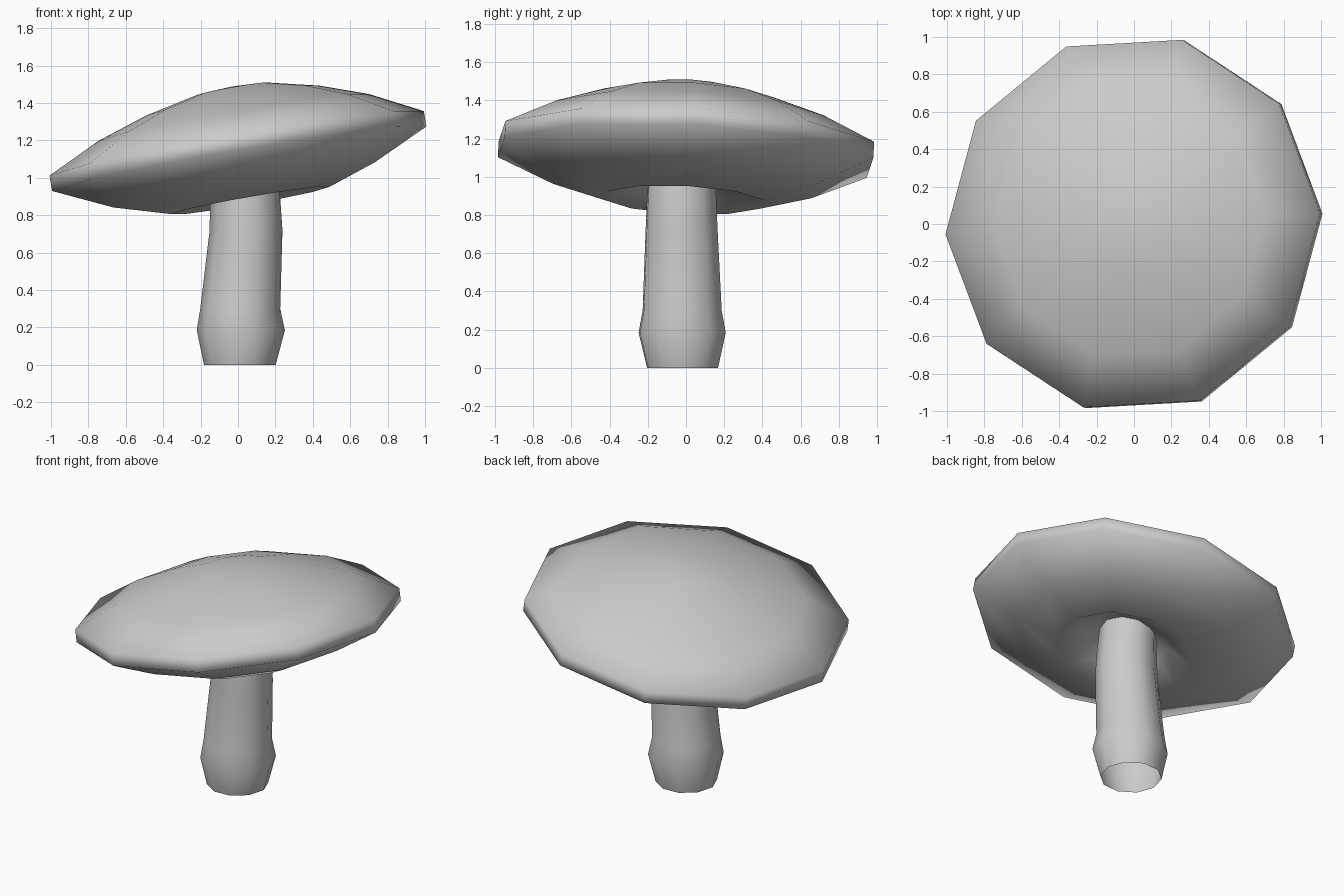
import bpy, bmesh
from math import cos, sin, radians, pi
from mathutils import Vector, Matrix

if "Cube" in bpy.data.objects:
    bpy.data.objects.remove(bpy.data.objects["Cube"])

SIDES = 10


def ring(bm, cx, cy, z, r, start, slope=0.0):
    """Ten-sided ring of vertices, optionally sloping along x."""
    out = []
    for i in range(SIDES):
        a = radians(start) + 2 * pi * i / SIDES
        x, y = cx + r * cos(a), cy + r * sin(a)
        out.append(bm.verts.new((x, y, z + slope * x)))
    return out


def bridge(bm, a, b):
    for i in range(SIDES):
        j = (i + 1) % SIDES
        bm.faces.new((a[i], a[j], b[j], b[i]))


def finish(bm, name):
    bmesh.ops.recalc_face_normals(bm, faces=bm.faces[:])
    for f in bm.faces:
        f.smooth = True
    me = bpy.data.meshes.new(name)
    bm.to_mesh(me)
    bm.free()
    ob = bpy.data.objects.new(name, me)
    bpy.context.collection.objects.link(ob)
    return ob


# Cap: lathed profile (radius, height, x shift), recessed around the stem
bm = bmesh.new()
profile = [(0.17, -0.13, 0.03), (0.26, -0.18, 0.025), (0.43, -0.272, 0.02),
           (0.71, -0.184, 0.0), (1.017, -0.042, 0.0), (1.017, 0.042, 0.0),
           (0.735, 0.181, 0.01), (0.47, 0.271, 0.02), (0.195, 0.333, 0.03)]
rings = [ring(bm, dx, 0, h, r, 3) for r, h, dx in profile]
for a, b in zip(rings, rings[1:]):
    bridge(bm, a, b)
apex = bm.verts.new((0.03, 0, 0.346))
for i in range(SIDES):
    bm.faces.new((rings[-1][i], rings[-1][(i + 1) % SIDES], apex))
cap = finish(bm, "mushroom_cap")

# Tilt the cap up to the right and slightly to the front
normal = Vector((-0.175, 0.048, 1)).normalized()
tilt = Vector((0, 0, 1)).rotation_difference(normal).to_matrix().to_4x4()
cap.data.transform(Matrix.Translation((0, 0, 1.143)) @ tilt)

# Stem: open tube with a bulge near the foot (x, y, z, radius, slope)
bm = bmesh.new()
sections = [(0.010, -0.018, 0.0, 0.192, 0), (0.015, -0.02, 0.185, 0.236, 0),
            (0.012, -0.02, 0.30, 0.214, 0), (0.043, -0.023, 0.72, 0.195, 0),
            (0.038, -0.023, 0.88, 0.188, 0.05), (0.03, -0.02, 1.02, 0.18, 0.175)]
rings = [ring(bm, x, y, z, r, 3, s) for x, y, z, r, s in sections]
for a, b in zip(rings, rings[1:]):
    bridge(bm, a, b)
finish(bm, "mushroom_stem")
